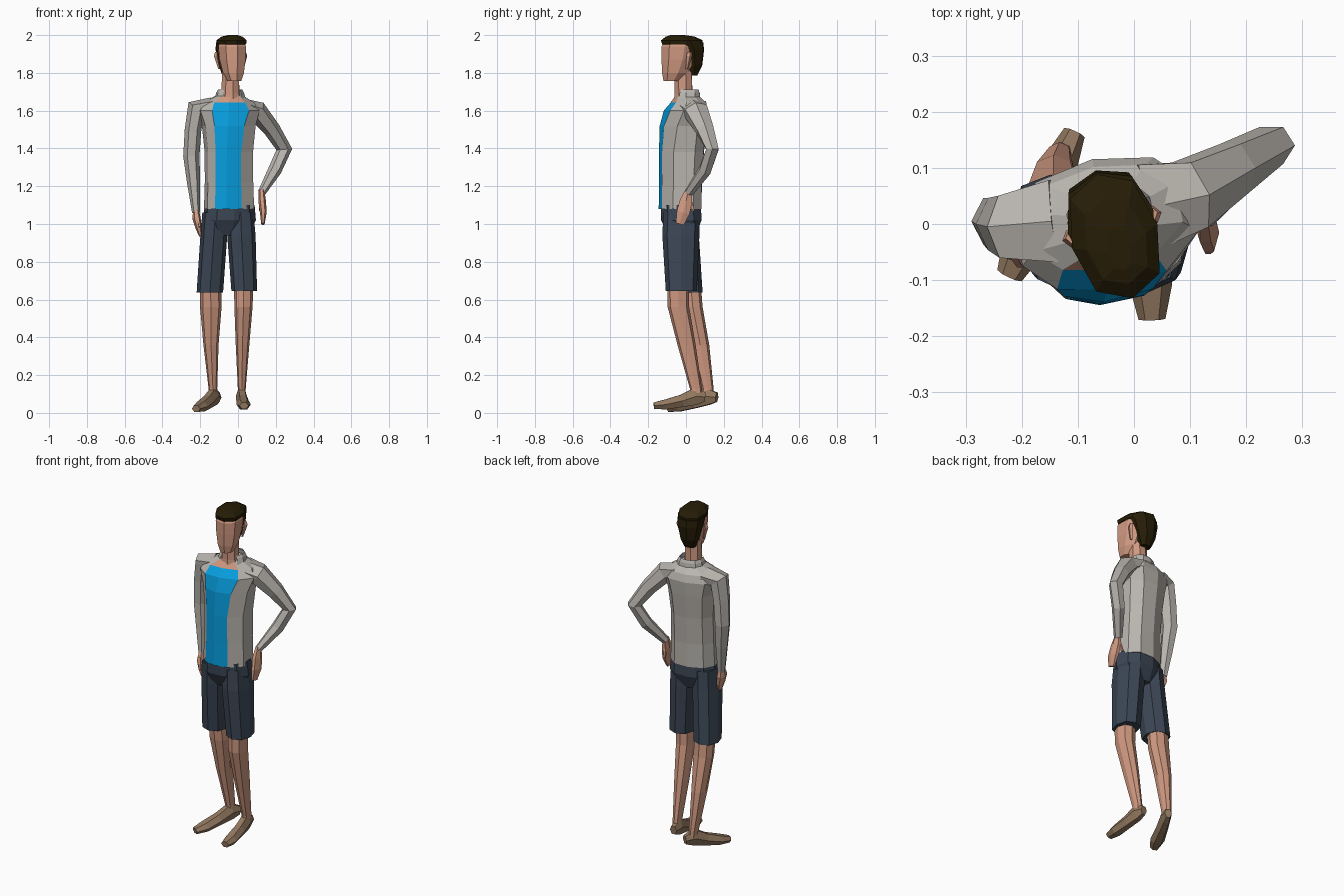
import bpy, bmesh, math
from mathutils import Vector, Matrix


def material(name, r, g, b):
    m = bpy.data.materials.new(name)
    m.diffuse_color = (r, g, b, 1)
    return m


SKIN = material("skin", 0.63, 0.32, 0.22)
JACKET = material("grey_jacket", 0.49, 0.465, 0.43)
SHIRT = material("blue_shirt", 0.002, 0.34, 0.73)
SHORTS = material("navy_shorts", 0.045, 0.063, 0.092)
SHOE = material("tan_shoe", 0.29, 0.19, 0.115)
HAIR = material("dark_hair", 0.019, 0.012, 0.002)


def power(v, p):
    return math.copysign(abs(v) ** p, v)


def skin_rings(name, rings, mats, rule=None, skip=(), cap=True):
    """Join rings of points into a flat-shaded mesh; rule(ring, side) picks the material."""
    bm = bmesh.new()
    vs = [[bm.verts.new(p) for p in ring] for ring in rings]
    n = len(vs[0])
    for j in range(len(vs) - 1):
        for i in range(n):
            if i in skip:
                continue
            k = (i + 1) % n
            f = bm.faces.new((vs[j][i], vs[j][k], vs[j + 1][k], vs[j + 1][i]))
            f.material_index = rule(j, i) if rule else 0
    if cap:
        bm.faces.new(vs[0])
        bm.faces.new(vs[-1])
    bmesh.ops.recalc_face_normals(bm, faces=bm.faces)
    me = bpy.data.meshes.new(name)
    bm.to_mesh(me)
    bm.free()
    for m in mats:
        me.materials.append(m)
    ob = bpy.data.objects.new(name, me)
    bpy.context.collection.objects.link(ob)
    return ob


def loft(name, rings, mats, n=8, origin=(0, 0), yaw=0, p=0.85, fronts=None, **kw):
    """Level rings (x, y, z, rx, ry), turned by yaw about origin; side 0 starts at the front.
    fronts optionally gives each ring the angles of its left, middle, right front points."""
    turn = Matrix.Translation((*origin, 0)) @ Matrix.Rotation(math.radians(yaw), 4, 'Z')
    pts = []
    for j, (x, y, z, rx, ry) in enumerate(rings):
        angs = [2 * math.pi * i / n for i in range(n)]
        if fronts:
            angs[-1], angs[0], angs[1], angs[2] = map(math.radians, fronts[j])
        pts.append([turn @ Vector((x + rx * power(math.sin(a), p),
                                   y - ry * power(math.cos(a), p), z)) for a in angs])
    return skin_rings(name, pts, mats, **kw)


def tube(name, path, mat, n=6, ref=(0, 1, 0)):
    """Rings square to a path of (x, y, z, side radius, other radius)."""
    c = [Vector(q[:3]) for q in path]
    pts = []
    for j, q in enumerate(path):
        t = (c[min(j + 1, len(c) - 1)] - c[max(j - 1, 0)]).normalized()
        side = t.cross(Vector(ref)).normalized()
        up = side.cross(t)
        angs = [2 * math.pi * (i + 0.5) / n for i in range(n)]
        pts.append([c[j] + side * q[3] * math.sin(a) + up * q[4] * math.cos(a) for a in angs])
    return skin_rings(name, pts, [mat])


# Torso: jacket with open blue front and a skin neckline
def torso_rule(j, i):
    if i in (0, 9):
        return 1 if j < 5 else 2
    return 0


BODY = dict(origin=(-0.05, 0), yaw=12)
LOW, MID, HIGH = (-43, -14, 14, 58), (-41, -10, 20, 64), (-37, -5, 28, 70)
loft("jacket_torso", [(0, -.029, 1.08, .136, .113), (0, -.027, 1.22, .131, .113),
                      (0, -.022, 1.38, .130, .119), (0, -.012, 1.52, .143, .125),
                      (0, .001, 1.60, .168, .117), (0, .012, 1.642, .142, .092),
                      (.008, .005, 1.685, .062, .058)],
     [JACKET, SHIRT, SKIN], n=10, rule=torso_rule,
     fronts=[LOW, LOW, LOW, MID, HIGH, HIGH, HIGH], **BODY)
# Collar open at the front
loft("collar", [(.010, .004, 1.645, .088, .075), (.010, .008, 1.695, .073, .064),
                (.010, .008, 1.712, .064, .056)], [JACKET], n=10, skip=(0, 9), cap=False, **BODY)

# Sleeves: one hanging, one bent with the hand on the hip
tube("hanging_sleeve", [(-.14, .005, 1.625, .045, .085), (-.220, -.005, 1.612, .053, .064),
                        (-.238, 0, 1.50, .044, .054), (-.247, .005, 1.36, .043, .048),
                        (-.235, -.005, 1.22, .035, .038), (-.222, -.02, 1.06, .021, .025)], JACKET)
tube("bent_sleeve", [(.02, .030, 1.625, .040, .090), (.100, .052, 1.598, .056, .070),
                     (.18, .10, 1.50, .045, .052), (.245, .14, 1.395, .042, .038),
                     (.195, .10, 1.285, .036, .036), (.125, .015, 1.165, .021, .025)], JACKET)

# Hands and thumbs
tube("hanging_hand", [(-.222, -.02, 1.08, .015, .02), (-.220, -.028, 1.03, .022, .038),
                      (-.208, -.035, .98, .017, .034), (-.198, -.04, .935, .008, .018)], SKIN)
tube("hanging_thumb", [(-.215, -.05, 1.05, .010, .012), (-.203, -.072, .985, .007, .008)], SKIN, 4)
tube("hip_hand", [(.125, .015, 1.18, .015, .02), (.128, 0, 1.12, .020, .038),
                  (.134, -.015, 1.06, .018, .040), (.132, -.033, 1.00, .009, .025)], SKIN)
tube("hip_thumb", [(.122, .02, 1.13, .010, .012), (.115, .04, 1.07, .007, .008)], SKIN, 4)

# Shorts: seat tapering in between two legs
loft("shorts_seat", [(0, -.028, 1.10, .132, .109), (0, -.025, 1.02, .140, .108),
                     (-.003, -.02, .94, .105, .070)], [SHORTS], n=10, **BODY)
loft("shorts_leg_right", [(-.121, -.030, 1.06, .068, .092), (-.128, -.022, .94, .071, .090),
                          (-.149, .008, .637, .070, .080)], [SHORTS])
loft("shorts_leg_left", [(.014, -.024, 1.06, .068, .096), (.018, -.027, .94, .075, .098),
                         (.033, -.025, .645, .068, .082)], [SHORTS])

# Lower legs (x, y, z, rx, ry)
loft("leg_right", [(-.145, .022, .70, .056, .055), (-.144, .036, .56, .057, .052),
                   (-.143, .075, .36, .040, .048), (-.133, .115, .13, .023, .031),
                   (-.130, .118, .09, .023, .029)], [SKIN])
loft("leg_left", [(.030, -.042, .70, .052, .058), (.029, -.040, .56, .048, .057),
                  (.024, .003, .36, .036, .048), (.020, .052, .13, .021, .032),
                  (.020, .055, .09, .021, .031)], [SKIN])

# Shoes, heel to toe
UP = (0, 0, 1)
tube("shoe_right", [(-.106, .163, .082, .020, .028), (-.128, .115, .088, .030, .052),
                    (-.160, .045, .058, .034, .038), (-.195, -.035, .034, .040, .030),
                    (-.222, -.092, .022, .024, .020)], SHOE, ref=UP)
tube("shoe_left", [(.014, .100, .084, .022, .028), (.018, .052, .088, .030, .052),
                   (.024, -.02, .064, .033, .038), (.030, -.11, .044, .038, .030),
                   (.032, -.170, .038, .024, .020)], SHOE, ref=UP)

# Head, neck and ears
HEAD = dict(origin=(-.036, -.016), yaw=16)
loft("neck", [(0, .010, 1.63, .065, .060), (-.004, .004, 1.69, .050, .049),
              (-.002, .002, 1.82, .046, .048)], [SKIN], **HEAD)
loft("head", [(0, -.062, 1.757, .037, .045), (0, -.042, 1.80, .057, .073),
              (0, -.022, 1.87, .070, .096), (0, -.012, 1.94, .074, .106),
              (0, -.006, 1.975, .060, .090)], [SKIN], **HEAD)
for s, side in ((-1, "right"), (1, "left")):
    loft("ear_" + side, [(s * .064, .004, 1.82, .006, .008), (s * .080, .012, 1.89, .012, .016),
                         (s * .077, .014, 1.91, .008, .012)], [SKIN], n=4, **HEAD)

# Hair: cap and the longer back
loft("hair_cap", [(0, -.004, 1.950, .077, .111), (0, -.006, 1.972, .079, .115),
                  (0, -.015, 1.992, .055, .080), (0, -.030, 2.0, .022, .040)], [HAIR], **HEAD)
loft("hair_back", [(0, .052, 1.785, .034, .026), (0, .050, 1.84, .054, .056),
                   (0, .040, 1.92, .074, .076), (0, .020, 1.96, .079, .092)], [HAIR], **HEAD)
